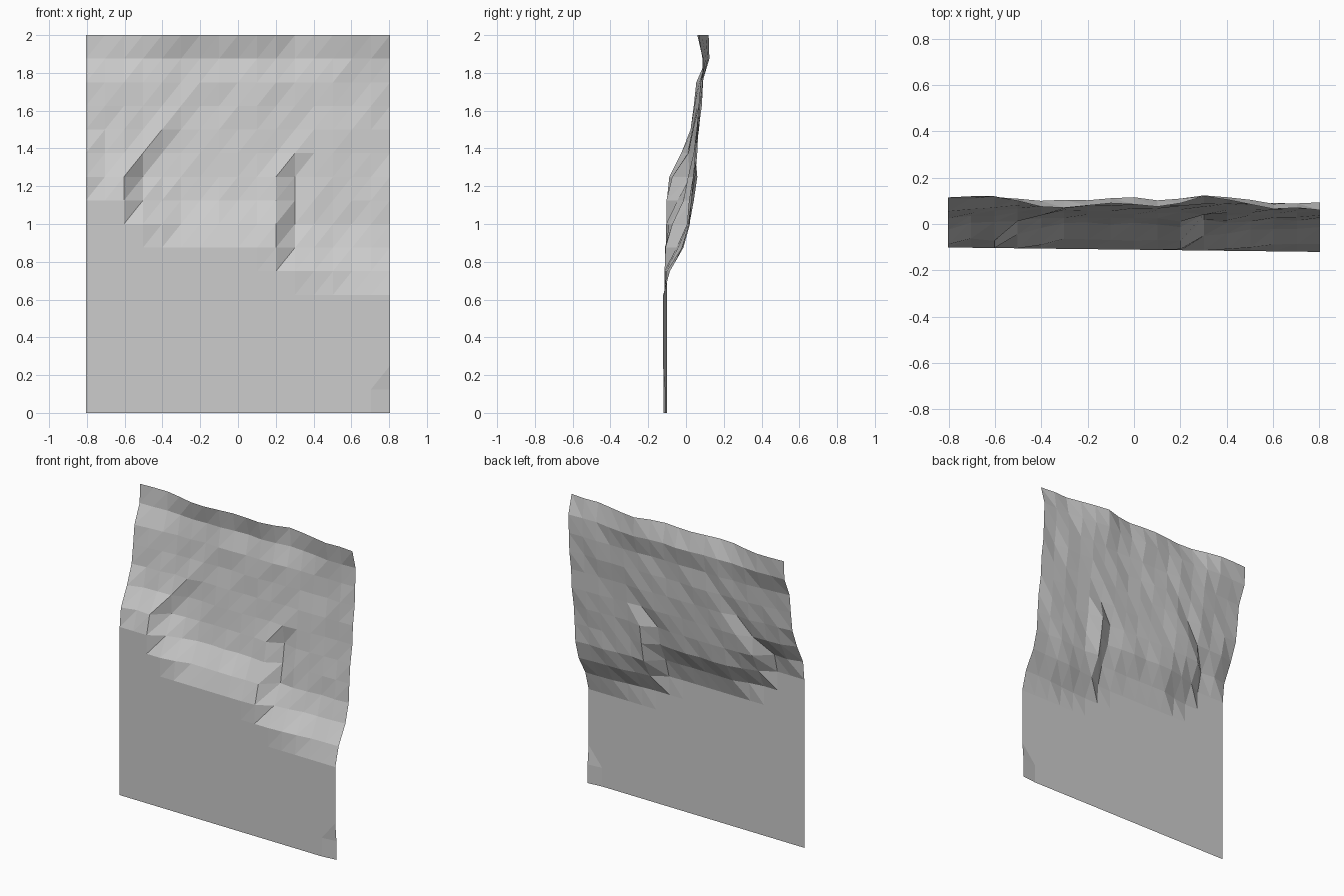
import bpy, bmesh, random

if "Cube" in bpy.data.objects:
    bpy.data.objects.remove(bpy.data.objects["Cube"])

random.seed(4)
N = 16  # cells each way
HALF = .805
# per column (left to right): height where the slope starts, and depth of the top rim
START = [1.21, 1.17, 1.13, 1.02, .95, .91, .90, .91, .90,
         .89, .86, .75, .72, .70, .68, .67, .66]
RIM = [.115, .12, .12, .10, .075, .07, .08, .09, .085,
       .075, .09, .12, .105, .085, .065, .07, .06]
# depth gained above the slope start, and depth limit by height
RAMP = [(0, 0), (.1, .045), (.22, .115), (.36, .142), (.6, .17), (.8, .19), (1.5, .26)]
WALL = [(0, .0), (1.0, .03), (1.25, .045), (1.5, .066), (1.75, .092), (1.875, .11)]
# small local bulges and dents: column, row -> depth change
BUMPS = {(10, 8): -.02, (10, 9): -.025, (10, 10): -.025, (11, 8): .01, (11, 9): .015,
         (11, 10): .012, (11, 11): -.015, (12, 8): -.01, (12, 9): -.012,
         (2, 9): -.015, (2, 10): -.02, (3, 11): -.02, (4, 12): -.015, (5, 13): -.01,
         (3, 9): .01, (3, 10): .012, (4, 11): .008}


def lerp(table, t):
    if t <= table[0][0]:
        return table[0][1]
    for (a, p), (b, q) in zip(table, table[1:]):
        if t <= b:
            return p + (q - p) * (t - a) / (b - a)
    return table[-1][1]


def depth(i, j):
    x, z = -.8 + i * .1, j * .125
    foot = -.111 - x * .012
    if j == N:
        return RIM[i]
    if z <= START[i]:
        return foot + (.012 if i == N and j < 2 else 0)
    y = min(foot + lerp(RAMP, z - START[i]), lerp(WALL, z))
    if j == N - 1:
        y = .6 * lerp(WALL, z) + .4 * RIM[i] + (.012 if 4 < i < 14 else 0)
    return y + BUMPS.get((i, j), 0) + random.uniform(-.008, .005)


# rippled wall sheet
bm = bmesh.new()
v = [[bm.verts.new((HALF * (2 * i / N - 1), depth(i, j), j * .125)) for j in range(N + 1)]
     for i in range(N + 1)]
for i in range(N):
    for j in range(N):
        a, b, c, d = v[i][j], v[i + 1][j], v[i + 1][j + 1], v[i][j + 1]
        bm.faces.new((a, b, c))
        bm.faces.new((a, c, d))
mesh = bpy.data.meshes.new("cliff_sheet")
bm.to_mesh(mesh)
bm.free()
bpy.context.collection.objects.link(bpy.data.objects.new("cliff_sheet", mesh))
